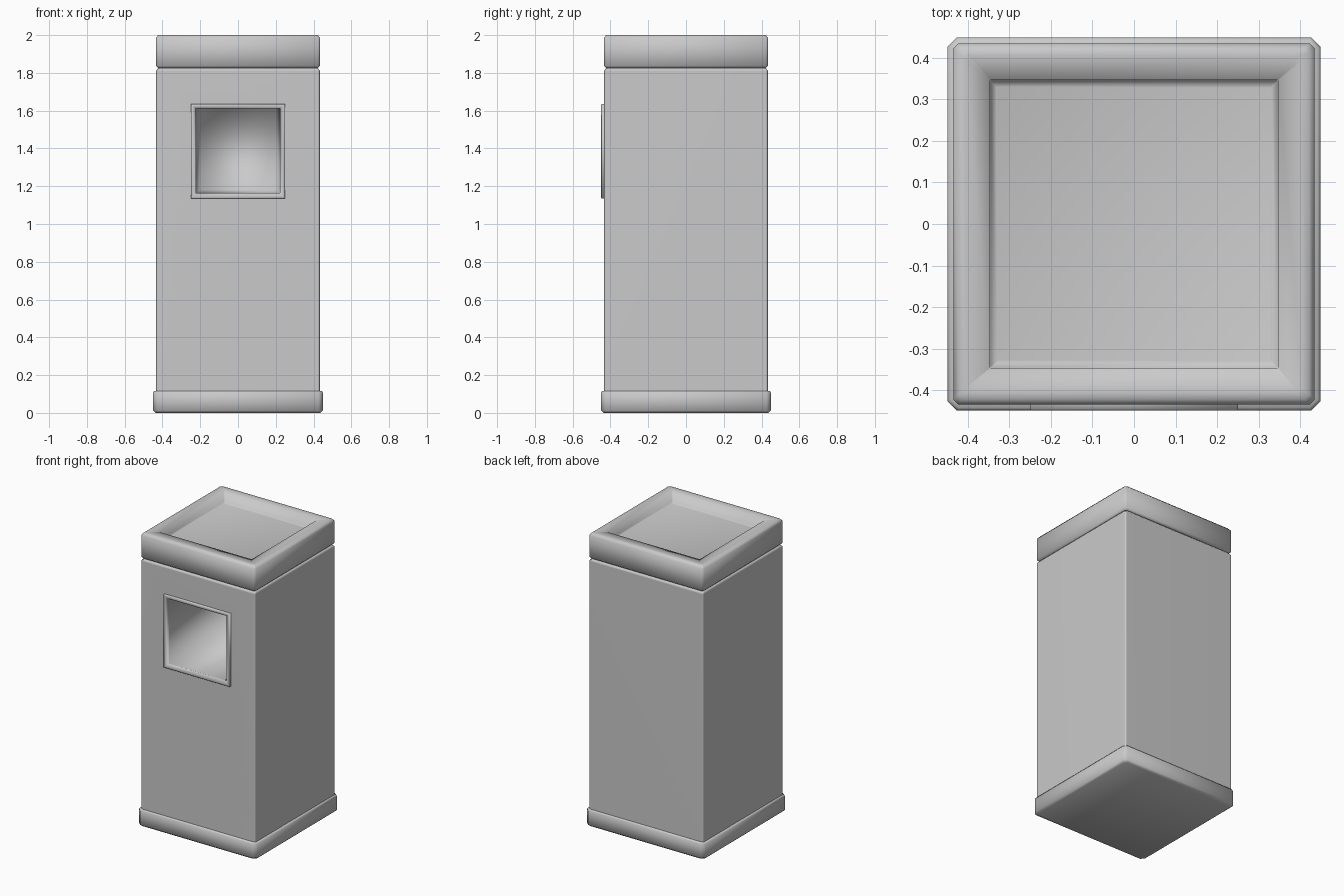
import bpy
import bmesh

if "Cube" in bpy.data.objects:
    bpy.data.objects.remove(bpy.data.objects["Cube"], do_unlink=True)

grey = bpy.data.materials.new("plain_grey")
grey.use_nodes = True
COLOR = (0.59, 0.59, 0.59, 1)
grey.diffuse_color = COLOR
grey.node_tree.nodes["Principled BSDF"].inputs["Base Color"].default_value = COLOR


def square(half, z, cut):
    """Square outline with chamfered corners."""
    a, b = half, half - cut
    return [(x, y, z) for x, y in ((a, -b), (a, b), (b, a), (-b, a),
                                   (-a, b), (-a, -b), (-b, -a), (b, -a))]


def upright(half, bottom, top, y):
    """Rectangular outline in a vertical plane."""
    return [(-half, y, bottom), (half, y, bottom), (half, y, top), (-half, y, top)]


def loft(name, rings, cap_start=True, cap_end=True):
    """Join successive outlines into one smooth-shaded part."""
    bm = bmesh.new()
    loops = [[bm.verts.new(p) for p in ring] for ring in rings]
    for low, high in zip(loops, loops[1:]):
        for i in range(len(low)):
            j = (i + 1) % len(low)
            bm.faces.new((low[i], low[j], high[j], high[i]))
    if cap_start:
        bm.faces.new(loops[0][::-1])
    if cap_end:
        bm.faces.new(loops[-1])
    if cap_start and cap_end:
        bmesh.ops.recalc_face_normals(bm, faces=bm.faces[:])
    for face in bm.faces:
        face.smooth = True
    mesh = bpy.data.meshes.new(name)
    bm.to_mesh(mesh)
    bm.free()
    mesh.materials.append(grey)
    obj = bpy.data.objects.new(name, mesh)
    bpy.context.collection.objects.link(obj)
    return obj


# Plinth
loft("base", [square(0.435, 0, 0.02), square(0.449, 0.012, 0.022),
              square(0.449, 0.108, 0.022), square(0.443, 0.116, 0.02),
              square(0.42, 0.116, 0.02)])

# Tall body with softened edges
body = loft("body", [square(0.435, 0.1, 0.012), square(0.435, 1.81, 0.012),
                     square(0.42, 1.828, 0.012)])

# Lid with a sunken tray
loft("lid", [square(0.418, 1.822, 0.012), square(0.435, 1.838, 0.012),
             square(0.435, 1.985, 0.012), square(0.422, 2.0, 0.012),
             square(0.405, 2.0, 0.01), square(0.348, 1.997, 0.002),
             square(0.345, 1.94, 0.002), square(0.33, 1.935, 0.002)])

# Opening through the front of the body
cutter = loft("opening_cutter", [upright(0.228, 1.157, 1.618, -0.6),
                                 upright(0.228, 1.157, 1.618, 0.3)])
cutter.hide_render = True
cut = body.modifiers.new("opening", "BOOLEAN")
cut.operation = "DIFFERENCE"
cut.solver = "EXACT"
cut.object = cutter
bpy.context.view_layer.objects.active = body
bpy.ops.object.modifier_apply(modifier=cut.name)
bpy.data.objects.remove(cutter, do_unlink=True)

# Keep the large panels flat while their edges stay soft
bpy.ops.object.select_all(action="DESELECT")
body.select_set(True)
bpy.ops.object.shade_smooth_by_angle(angle=1.0)
weighted = body.modifiers.new("flat_panels", "WEIGHTED_NORMAL")
weighted.keep_sharp = True

# Raised frame round the opening
loft("opening_frame",
     [upright(0.25, 1.135, 1.635, -0.43), upright(0.25, 1.135, 1.635, -0.446),
      upright(0.246, 1.139, 1.631, -0.449), upright(0.236, 1.149, 1.623, -0.449),
      upright(0.222, 1.163, 1.611, -0.44), upright(0.222, 1.163, 1.611, -0.425)],
     cap_start=False, cap_end=False)

# Deep pocket behind the frame
loft("opening_pocket", [upright(0.222, 1.163, 1.611, -0.43),
                        upright(0.2, 1.18, 1.611, 0.25)], cap_start=False)
